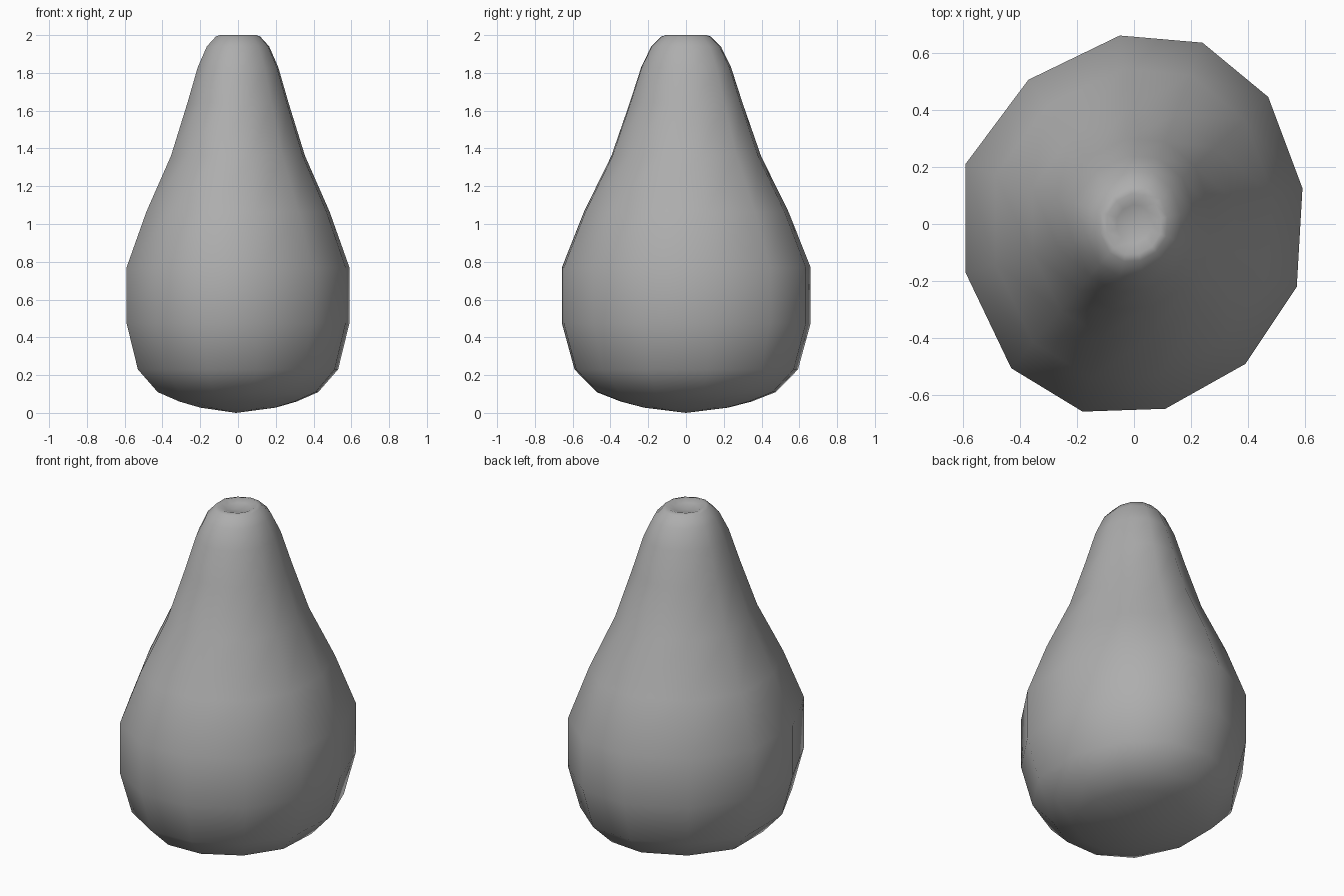
import bpy, bmesh

if "Cube" in bpy.data.objects:
    bpy.data.objects.remove(bpy.data.objects["Cube"])

# Widest cross-section: slightly uneven twelve-sided oval
section = [(0.59, 0.125), (0.47, 0.445), (0.24, 0.635), (-0.05, 0.66),
           (-0.37, 0.505), (-0.59, 0.21), (-0.59, -0.17), (-0.43, -0.505),
           (-0.18, -0.657), (0.11, -0.647), (0.39, -0.49), (0.57, -0.22)]

# Profile: (half width in x, height), from base up to the crown and into the dimple
profile = [(0.20, 0.028), (0.31, 0.06), (0.425, 0.11), (0.53, 0.23), (0.59, 0.475),
           (0.59, 0.77), (0.485, 1.065), (0.355, 1.36), (0.268, 1.64),
           (0.213, 1.83), (0.165, 1.94), (0.117, 1.993), (0.095, 2.0),
           (0.06, 1.985)]

bm = bmesh.new()
rings = [[bm.verts.new((x * r / 0.59, y * r / 0.59, z)) for x, y in section]
         for r, z in profile]
n = len(section)

# Side walls
for low, high in zip(rings, rings[1:]):
    for i in range(n):
        j = (i + 1) % n
        bm.faces.new((low[i], low[j], high[j], high[i]))

# Base point and dimple centre
base = bm.verts.new((-0.01, 0, 0))
dimple = bm.verts.new((-0.01, 0, 1.975))
for i in range(n):
    j = (i + 1) % n
    bm.faces.new((base, rings[0][j], rings[0][i]))
    bm.faces.new((dimple, rings[-1][i], rings[-1][j]))

bmesh.ops.recalc_face_normals(bm, faces=bm.faces)
for f in bm.faces:
    f.smooth = True

mesh = bpy.data.meshes.new("pear_body")
bm.to_mesh(mesh)
bm.free()

# Darker grey skin
skin = bpy.data.materials.new("dark_grey")
skin.diffuse_color = (0.42, 0.42, 0.42, 1)
skin.use_nodes = True
skin.node_tree.nodes["Principled BSDF"].inputs["Base Color"].default_value = skin.diffuse_color
mesh.materials.append(skin)
bpy.context.collection.objects.link(bpy.data.objects.new("pear_body", mesh))
